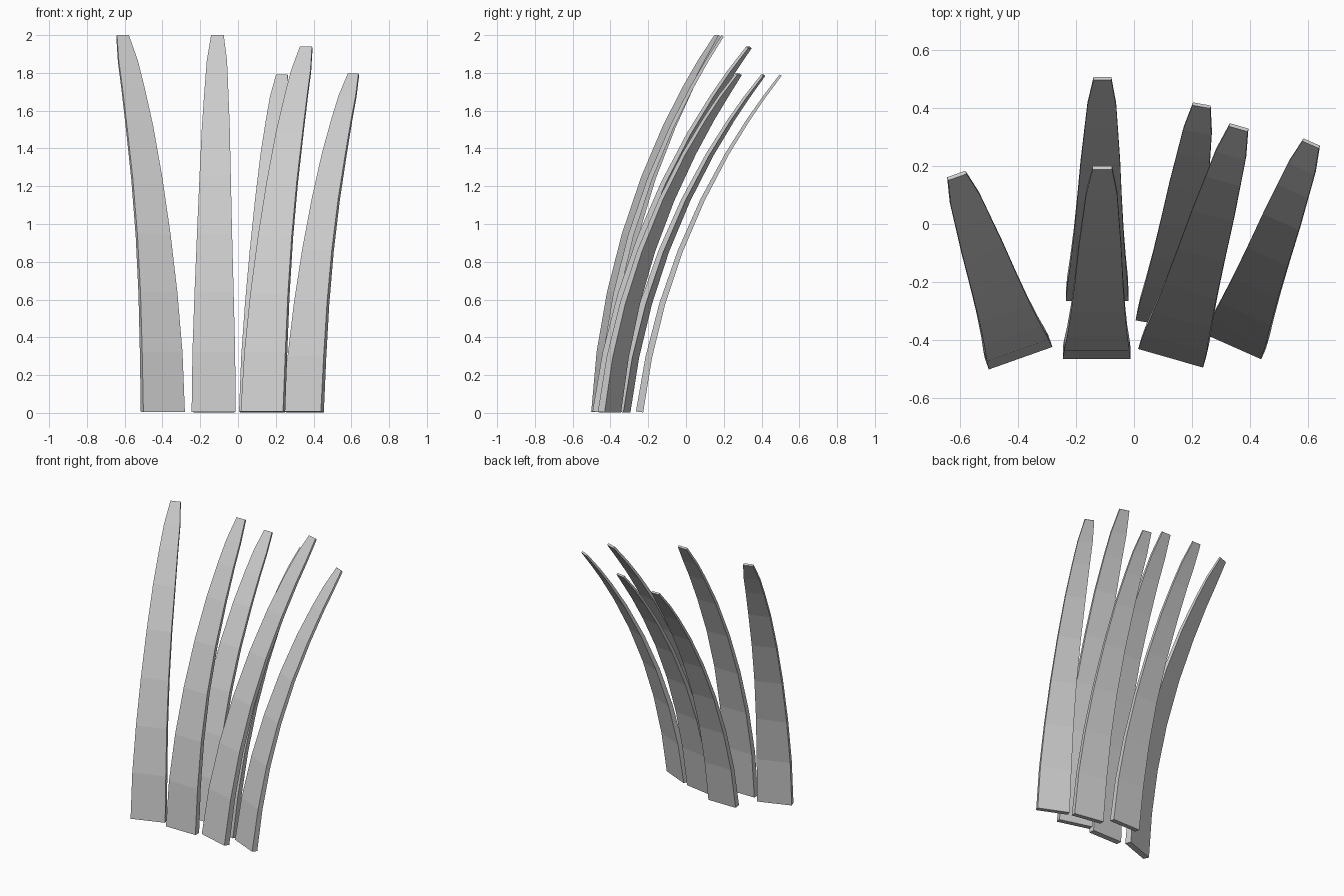
import bpy, bmesh
from math import sin, cos, atan2, hypot, radians
from mathutils import Vector

if "Cube" in bpy.data.objects:
    bpy.data.objects.remove(bpy.data.objects["Cube"])

# Shared blade outline: position along the blade, full width
OUTLINE = [(0, .233), (.15, .226), (.3, .207), (.45, .186), (.6, .166),
           (.74, .147), (.85, .124), (.925, .107), (1, .067)]
HALF_BEND = radians(15.5)
BASE_THICK, TIP_THICK = .042, .014


def make_blade(name, base, tip, yaw, scale):
    """Loft a tapering flat blade along a circular arc from base to tip."""
    base, tip = Vector(base), Vector(tip)
    span = tip - base
    reach = hypot(span.x, span.y)
    lean = Vector((span.x / reach, span.y / reach, 0))
    start = atan2(reach, span.z) - HALF_BEND
    radius = span.length / (2 * sin(HALF_BEND))
    side = Vector((cos(radians(yaw)), sin(radians(yaw)), 0))
    facing = Vector((-side.y, side.x, 0))

    bm = bmesh.new()
    rings = []
    for t, width in OUTLINE:
        a = start + 2 * HALF_BEND * t
        centre = base + lean * radius * (cos(start) - cos(a))
        centre.z += radius * (sin(a) - sin(start))
        back = facing * cos(a) - Vector((0, 0, sin(a)))
        half_w = side * width * scale / 2
        half_t = back * (BASE_THICK + (TIP_THICK - BASE_THICK) * t) * scale / 2
        rings.append([bm.verts.new(centre + half_w * u + half_t * v)
                      for u, v in ((-1, -1), (1, -1), (1, 1), (-1, 1))])
    for low, high in zip(rings, rings[1:]):
        for i in range(4):
            j = (i + 1) % 4
            bm.faces.new((low[i], low[j], high[j], high[i]))
    bm.faces.new(rings[0][::-1])
    bm.faces.new(rings[-1])
    bmesh.ops.recalc_face_normals(bm, faces=bm.faces)
    mesh = bpy.data.meshes.new(name)
    bm.to_mesh(mesh)
    bm.free()
    bpy.context.collection.objects.link(bpy.data.objects.new(name, mesh))


# Three tall blades in the front row
make_blade("tall_blade_left", (-.398, -.443, .005), (-.611, .167, 1.996), 19.5, 1)
make_blade("tall_blade_middle", (-.129, -.444, .005), (-.109, .194, 1.996), 0, 1)
make_blade("tall_blade_right", (.132, -.443, .005), (.361, .333, 1.935), -16, 1)

# Three shorter blades in the back row
make_blade("short_blade_left", (-.127, -.246, .005), (-.109, .501, 1.788), 0, .925)
make_blade("short_blade_middle", (.115, -.332, .005), (.233, .409, 1.788), -10, .925)
make_blade("short_blade_right", (.348, -.405, .005), (.611, .278, 1.792), -24, .925)
